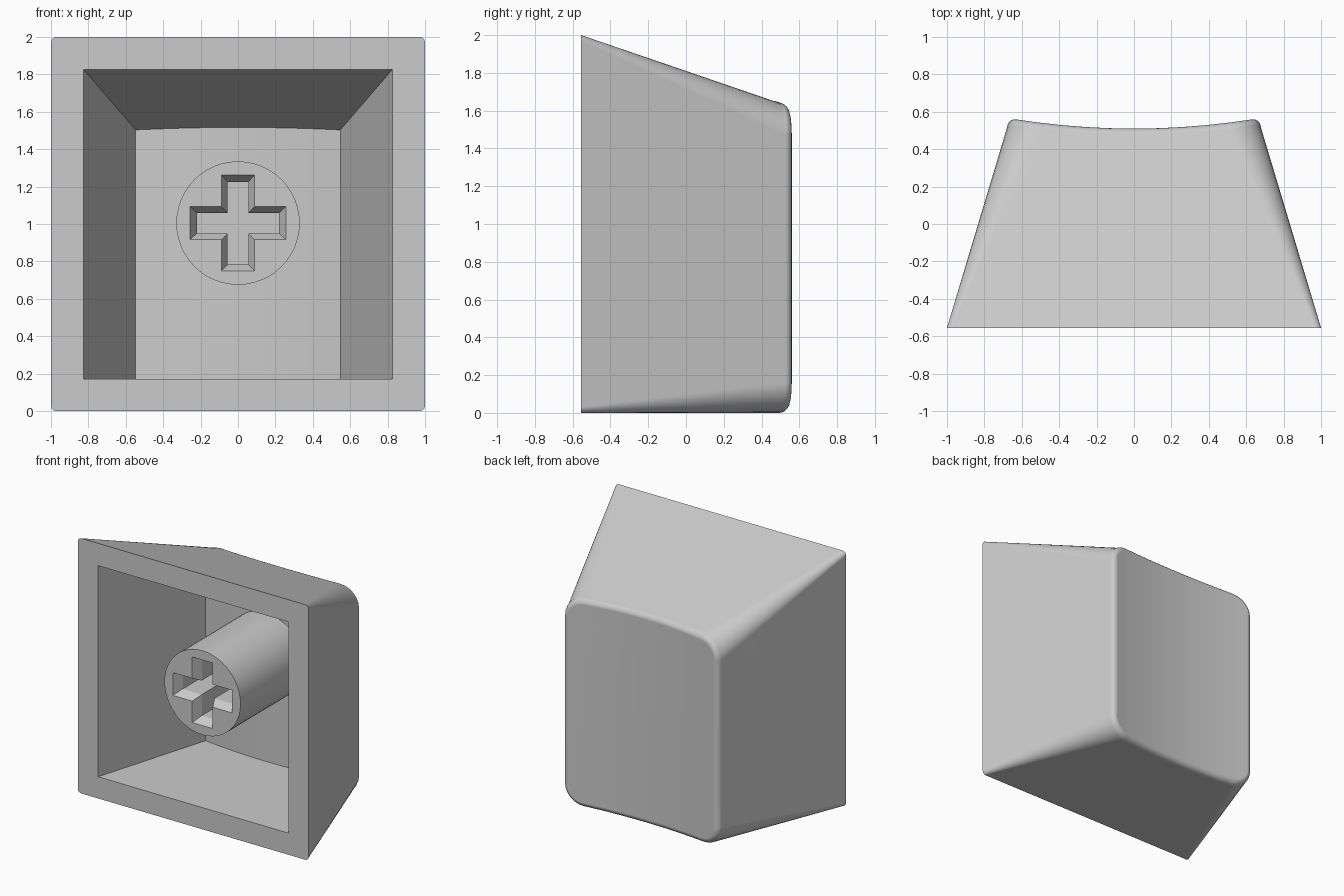
import bpy
import bmesh
from math import sin, cos, pi

default = bpy.data.objects.get("Cube")
if default:
    bpy.data.objects.remove(default, do_unlink=True)

plastic = bpy.data.materials.new("light grey plastic")
plastic.use_nodes = True
GREY = (0.6, 0.6, 0.6, 1.0)
plastic.diffuse_color = GREY
plastic.node_tree.nodes["Principled BSDF"].inputs["Base Color"].default_value = GREY

FRONT, BACK = -0.555, 0.56
SLOPE_X, SLOPE_Z = 0.3, 0.342      # taper of the sides and of the top
ARC = 6                            # segments in each rounded corner


def section(half_width, low, high, radius):
    """Rounded rectangle in x, z: top edge left to right, then bottom edge back."""
    cx = half_width - radius
    arc = [(-cx - radius * cos(a), radius * sin(a))
           for a in (pi / 2 * i / ARC for i in range(ARC + 1))]
    middle = [(cx * k / 4, radius) for k in range(-3, 4)]
    half = arc + middle + [(-x, h) for x, h in reversed(arc)]
    top = [(x, high - radius + h) for x, h in half]
    bottom = [(x, low + radius - h) for x, h in reversed(half)]
    return top + bottom


def ring(bm, y, half_width, low, high, radius, dish=0.0):
    """One loop of vertices, hollowed towards the middle by the dish depth."""
    verts = []
    middle = (low + high) / 2
    for x, z in section(half_width, low, high, radius):
        dip = -dish * max(0.0, 1 - (x / half_width) ** 2)
        if z > middle:
            z -= SLOPE_Z * dip
        verts.append(bm.verts.new((x, y + dip, z)))
    return verts


def bridge(bm, a, b):
    n = len(a)
    for i in range(n):
        j = (i + 1) % n
        bm.faces.new((a[i], a[j], b[j], b[i]))


def cap(bm, loop):
    """Close a loop with upright strips so the dish stays a clean curve."""
    n = len(loop)
    for i in range(n // 2 - 1):
        bm.faces.new((loop[i], loop[i + 1], loop[n - 2 - i], loop[n - 1 - i]))


def finish(bm, name, angle):
    bmesh.ops.remove_doubles(bm, verts=bm.verts, dist=0.0001)
    bmesh.ops.recalc_face_normals(bm, faces=bm.faces)
    mesh = bpy.data.meshes.new(name)
    bm.to_mesh(mesh)
    bm.free()
    mesh.materials.append(plastic)
    obj = bpy.data.objects.new(name, mesh)
    bpy.context.collection.objects.link(obj)
    bpy.ops.object.select_all(action="DESELECT")
    obj.select_set(True)
    bpy.context.view_layer.objects.active = obj
    bpy.ops.object.shade_smooth_by_angle(angle=angle)
    weighted = obj.modifiers.new("even shading", "WEIGHTED_NORMAL")
    weighted.keep_sharp = True
    return obj


# Cap shell: tapered outside, rounded back edge, dished back face
bm = bmesh.new()
fillet = 0.045
shoulder = BACK - fillet
outer = []
for i in range(6):
    t = i / 5
    y = FRONT + t * (shoulder - FRONT)
    d = y - FRONT
    outer.append(ring(bm, y, 1 - SLOPE_X * d, 0, 2 - SLOPE_Z * d,
                      0.03 + 0.13 * t, 0.05 * t))
d = shoulder - FRONT
for i in range(1, 6):
    a = pi / 2 * i / 5
    inset = fillet * (1 - cos(a))
    outer.append(ring(bm, shoulder + fillet * sin(a), 1 - SLOPE_X * d - inset,
                      inset, 2 - SLOPE_Z * d - inset, 0.16 - inset, 0.05))
for a, b in zip(outer, outer[1:]):
    bridge(bm, a, b)
cap(bm, outer[-1])

# Hollow inside, joined to the outside by the flat front rim
mouth = ring(bm, FRONT, 0.825, 0.17, 1.825, 0)
pocket = ring(bm, 0.38, 0.547, 0.17, 1.503, 0, 0.04)
bridge(bm, outer[0], mouth)
bridge(bm, mouth, pocket)
cap(bm, pocket)
finish(bm, "cap_shell", 0.6)

# Round stem with a cross-shaped socket
STEM_Z, STEM_FRONT = 1.005, -0.44


def cross(bm, y, length, width):
    corner = [(length, -width), (length, width), (width, width)]
    verts = []
    for turn in range(4):
        for x, z in corner:
            for _ in range(turn):
                x, z = -z, x
            verts.append(bm.verts.new((x, y, STEM_Z + z)))
    return verts


def circle(bm, y, radius, count=48):
    return [bm.verts.new((radius * cos(2 * pi * i / count), y,
                          STEM_Z + radius * sin(2 * pi * i / count)))
            for i in range(count)]


bm = bmesh.new()
rim = circle(bm, STEM_FRONT, 0.33)
root = circle(bm, 0.42, 0.33)
socket = [cross(bm, STEM_FRONT, 0.257, 0.089),
          cross(bm, STEM_FRONT + 0.07, 0.22, 0.055),
          cross(bm, STEM_FRONT + 0.55, 0.22, 0.055)]
bridge(bm, rim, root)
bm.faces.new(root)
bridge(bm, socket[0], socket[1])
bridge(bm, socket[1], socket[2])
bm.faces.new(socket[2])
front_edges = [e for e in bm.edges if all(v in rim for v in e.verts)
               or all(v in socket[0] for v in e.verts)]
bmesh.ops.triangle_fill(bm, use_beauty=True, edges=front_edges)
finish(bm, "stem", 0.4)
